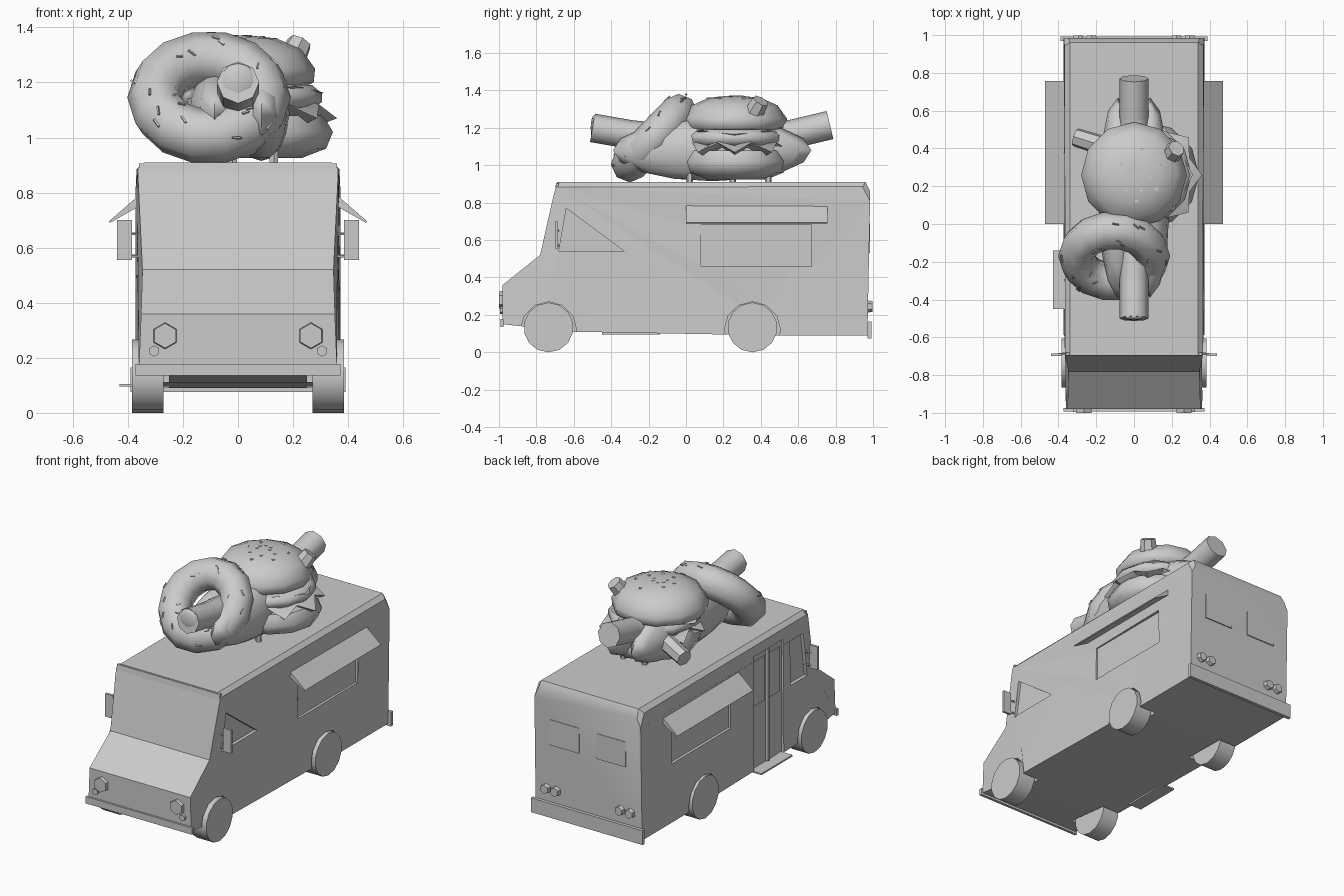
import bpy, bmesh, math, random
from mathutils import Vector, Matrix

random.seed(4)
if "Cube" in bpy.data.objects:
    bpy.data.objects.remove(bpy.data.objects["Cube"], do_unlink=True)

grey = bpy.data.materials.new("plain_grey")
grey.use_nodes = True
grey.diffuse_color = (0.6, 0.6, 0.6, 1)
grey.node_tree.nodes["Principled BSDF"].inputs["Base Color"].default_value = (0.6, 0.6, 0.6, 1)


def finish(bm, name, angle=35, smooth=True):
    bmesh.ops.recalc_face_normals(bm, faces=bm.faces[:])
    me = bpy.data.meshes.new(name)
    bm.to_mesh(me)
    bm.free()
    ob = bpy.data.objects.new(name, me)
    bpy.context.collection.objects.link(ob)
    me.materials.append(grey)
    if smooth:
        shade(ob, angle)
    return ob


def shade(ob, angle):
    bpy.ops.object.select_all(action='DESELECT')
    ob.select_set(True)
    bpy.context.view_layer.objects.active = ob
    bpy.ops.object.shade_smooth_by_angle(angle=math.radians(angle))


def box(name, lo, hi):
    lo, hi = Vector(lo), Vector(hi)
    bm = bmesh.new()
    bmesh.ops.create_cube(bm, size=1)
    bmesh.ops.scale(bm, vec=hi - lo, verts=bm.verts)
    bmesh.ops.translate(bm, vec=(lo + hi) / 2, verts=bm.verts)
    return finish(bm, name, smooth=False)


def prism(name, pts, place, a, b):
    """Polygon pts swept from a to b; place(u, v, t) gives the position."""
    bm = bmesh.new()
    rings = [[bm.verts.new(place(u, v, t)) for u, v in pts] for t in (a, b)]
    bm.faces.new(rings[0])
    bm.faces.new(rings[1][::-1])
    for i in range(len(pts)):
        j = (i + 1) % len(pts)
        bm.faces.new((rings[0][i], rings[0][j], rings[1][j], rings[1][i]))
    return finish(bm, name, smooth=False)


def along_x(u, v, t):
    return (t, u, v)


def along_y(u, v, t):
    return (u, t, v)


def rod(name, a, b, r1, r2=None, sides=8):
    a, b = Vector(a), Vector(b)
    bm = bmesh.new()
    turn = (b - a).to_track_quat('Z', 'Y').to_matrix().to_4x4()
    bmesh.ops.create_cone(bm, cap_ends=True, segments=sides, radius1=r1, radius2=r2 or r1,
                          depth=(b - a).length, matrix=Matrix.Translation((a + b) / 2) @ turn)
    return finish(bm, name, 50)


def blob(name, centre, size, u=12, v=8):
    bm = bmesh.new()
    bmesh.ops.create_uvsphere(bm, u_segments=u, v_segments=v, radius=1)
    bmesh.ops.scale(bm, vec=size, verts=bm.verts)
    bmesh.ops.translate(bm, vec=centre, verts=bm.verts)
    return finish(bm, name, 60)


def lathe(name, centre, profile, sides=12, ripple=0.0):
    """Closed round layer; ripple makes the rim wavy."""
    bm = bmesh.new()
    rings = []
    for r, z in profile:
        ring = []
        for i in range(sides):
            a = 2 * math.pi * i / sides
            w = ripple * (-1) ** i
            ring.append(bm.verts.new(Vector(centre) + Vector(
                ((r + w) * math.cos(a), (r + w) * math.sin(a), z - w))))
        rings.append(ring)
    for p, q in zip(rings, rings[1:]):
        for i in range(sides):
            j = (i + 1) % sides
            bm.faces.new((p[i], p[j], q[j], q[i]))
    bm.faces.new(rings[0])
    bm.faces.new(rings[-1])
    return finish(bm, name, 60)


# Van body: side profile (y, z) with a half width at each point
outline = [(-0.98, 0.15, 0.36), (-0.98, 0.36, 0.352), (-0.78, 0.52, 0.347), (-0.71, 0.83, 0.362),
           (-0.69, 0.91, 0.365), (0.96, 0.91, 0.365), (0.985, 0.86, 0.372),
           (0.97, 0.09, 0.372), (0.5, 0.09, 0.372), (-0.6, 0.11, 0.372)]
bm = bmesh.new()
sides = [[bm.verts.new((s * w, y, z)) for y, z, w in outline] for s in (-1, 1)]
bm.faces.new(sides[0])
bm.faces.new(sides[1][::-1])
for i in range(len(outline)):
    j = (i + 1) % len(outline)
    bm.faces.new((sides[0][i], sides[0][j], sides[1][j], sides[1][i]))
bmesh.ops.bevel(bm, geom=[e for e in bm.edges if all(v.co.z > 0.85 and v.co.x > 0 for v in e.verts)
                          or all(v.co.z > 0.85 and v.co.x < 0 for v in e.verts)],
                offset=0.025, segments=1, affect='EDGES')
body = finish(bm, "van_body", smooth=False)

# Openings: wheel arches, serving hatches, cab windows, side door
WHEELS_Y = (-0.735, 0.355)
cutters = []
for s in (-1, 1):
    for y in WHEELS_Y:
        cutters.append(rod("arch_cutter", (s * 0.25, y, 0.12), (s * 0.5, y, 0.12), 0.15, sides=12))
    hatch = [(0.08, 0.46), (0.67, 0.46), (0.67, 0.68), (0.08, 0.68)]
    cutters.append(prism("hatch_cutter", hatch, along_x, s * 0.352, s * 0.5))
    cab = [(-0.68, 0.54), (-0.33, 0.54), (-0.64, 0.77)] if s > 0 else \
          [(-0.69, 0.5), (-0.52, 0.5), (-0.52, 0.78), (-0.65, 0.78)]
    cutters.append(prism("cab_window_cutter", cab, along_x, s * 0.345, s * 0.5))
cutters.append(box("door_cutter", (-0.5, -0.45, 0.05), (-0.352, -0.15, 0.82)))
for c in cutters:
    c.hide_render = True
    c.hide_viewport = False
    m = body.modifiers.new("cut", 'BOOLEAN')
    m.operation = 'DIFFERENCE'
    m.solver = 'EXACT'
    m.object = c
bpy.context.view_layer.update()
cut_mesh = bpy.data.meshes.new_from_object(body.evaluated_get(bpy.context.evaluated_depsgraph_get()))
body.modifiers.clear()
body.data = cut_mesh
for c in cutters:
    bpy.data.objects.remove(c, do_unlink=True)
shade(body, 30)

# Door windows and step
for y in (-0.43, -0.28):
    box("door_window", (-0.358, y, 0.5), (-0.35, y + 0.12, 0.78))
box("door_post", (-0.37, -0.305, 0.11), (-0.35, -0.29, 0.82))
box("door_step", (-0.43, -0.45, 0.095), (-0.34, -0.14, 0.105))

# Windscreen header and bumpers
prism("windscreen_header", [(-0.705, 0.835), (-0.695, 0.905), (-0.68, 0.905), (-0.69, 0.835)],
      along_x, -0.36, 0.36)
box("front_bumper", (-0.372, -0.992, 0.135), (0.372, -0.975, 0.178))
box("rear_bumper", (-0.39, 0.97, 0.075), (0.39, 0.992, 0.165))

for s in (-1, 1):
    # Wheels
    for y in WHEELS_Y:
        rod("wheel", (s * 0.27, y, 0.133), (s * 0.385, y, 0.133), 0.133, sides=14)
    # Awning above each serving hatch
    prism("awning", [(s * 0.36, 0.79), (s * 0.47, 0.695), (s * 0.465, 0.69), (s * 0.36, 0.75)],
          along_y, 0, 0.757)
    # Mirrors
    box("mirror", (s * 0.385, -0.7, 0.555), (s * 0.44, -0.685, 0.7))
    for z in (0.57, 0.65):
        rod("mirror_arm", (s * 0.34, -0.68, z), (s * 0.41, -0.692, z), 0.006, sides=5)
    # Headlights and indicators
    rod("headlight", (s * 0.265, -0.97, 0.28), (s * 0.265, -1.0, 0.28), 0.05, 0.045, 6)
    rod("indicator", (s * 0.305, -0.97, 0.225), (s * 0.305, -0.995, 0.225), 0.02, sides=6)
    # Tail lights and rear windows
    for x in (0.225, 0.295):
        rod("tail_light", (s * x, 0.96, 0.245), (s * x, 0.998, 0.245), 0.034, 0.028, 6)
    box("rear_window", (s * 0.06, 0.97, 0.53), (s * 0.265, 0.985, 0.69))

# Hot dog lying along the roof
for s in (-1, 1):
    blob("hot_dog_bun", (s * 0.085, 0.14, 1.08), (0.105, 0.53, 0.165))
path = [(0, -0.5, 1.2), (0, -0.3, 1.165), (0, 0.13, 1.12), (0, 0.56, 1.165), (0, 0.77, 1.215)]
for a, b in zip(path, path[1:]):
    rod("sausage", a, b, 0.077)
blob("sausage_end", (0, -0.49, 1.2), (0.07, 0.02, 0.07), 8, 6)

# Burger
lathe("burger_base", (0.06, 0.26, 0), [(0.17, 0.925), (0.26, 0.96), (0.285, 1.02), (0.25, 1.08)])
lathe("lettuce", (0.05, 0.26, 0), [(0.22, 1.07), (0.285, 1.095), (0.2, 1.13)], 18, 0.025)
lathe("patty", (0.04, 0.26, 0), [(0.23, 1.1), (0.265, 1.13), (0.265, 1.16), (0.23, 1.19)])
lathe("cheese", (0.03, 0.26, 0), [(0.25, 1.165), (0.27, 1.175), (0.2, 1.19)], 8, 0.012)
lathe("burger_top", (0.0, 0.26, 0), [(0.22, 1.175), (0.275, 1.2), (0.28, 1.25), (0.23, 1.32),
                                     (0.14, 1.36), (0.05, 1.37)])
for i in range(14):
    r, a = 0.04 + 0.1 * (i % 3) / 2, i * 2.4
    p = Vector((r * math.cos(a), 0.26 + r * math.sin(a), 1.373 - 0.6 * r * r))
    rod("sesame_seed", p - Vector((0, 0, 0.02)), p, 0.011, sides=5)
rod("pickle", (0.17, 0.34, 1.24), (0.225, 0.4, 1.345), 0.06, 0.045, 7)
rod("fried_stick", (-0.12, 0.4, 1.08), (-0.31, 0.46, 1.03), 0.055, 0.05, 7)

# Ring doughnut leaning on the burger, with sprinkles
tilt = Matrix.Translation((-0.105, -0.17, 1.145)) @ Matrix.Rotation(math.radians(46), 4, 'X')


def ring_point(a, t, tube=0.1):
    d = 0.197 + tube * math.cos(t)
    return tilt @ Vector((d * math.cos(a), d * math.sin(a), tube * math.sin(t)))


bm = bmesh.new()
N, M = 14, 8
grid = [[bm.verts.new(ring_point(2 * math.pi * i / N, 2 * math.pi * j / M)) for j in range(M)]
        for i in range(N)]
for i in range(N):
    for j in range(M):
        k, n = (i + 1) % N, (j + 1) % M
        bm.faces.new((grid[i][j], grid[k][j], grid[k][n], grid[i][n]))
finish(bm, "doughnut", 60)
for i in range(24):
    a, t = random.uniform(0, 6.28), random.uniform(0.2, 2.6)
    rod("sprinkle", ring_point(a, t, 0.098), ring_point(a + 0.12, t + random.uniform(-0.3, 0.3), 0.098),
        0.005, sides=4)

# Roof posts under the food
for x in (-0.02, 0.13):
    for y in (0.02, 0.25, 0.44):
        rod("roof_post", (x, y, 0.9), (x, y, 1.0), 0.018, sides=6)
